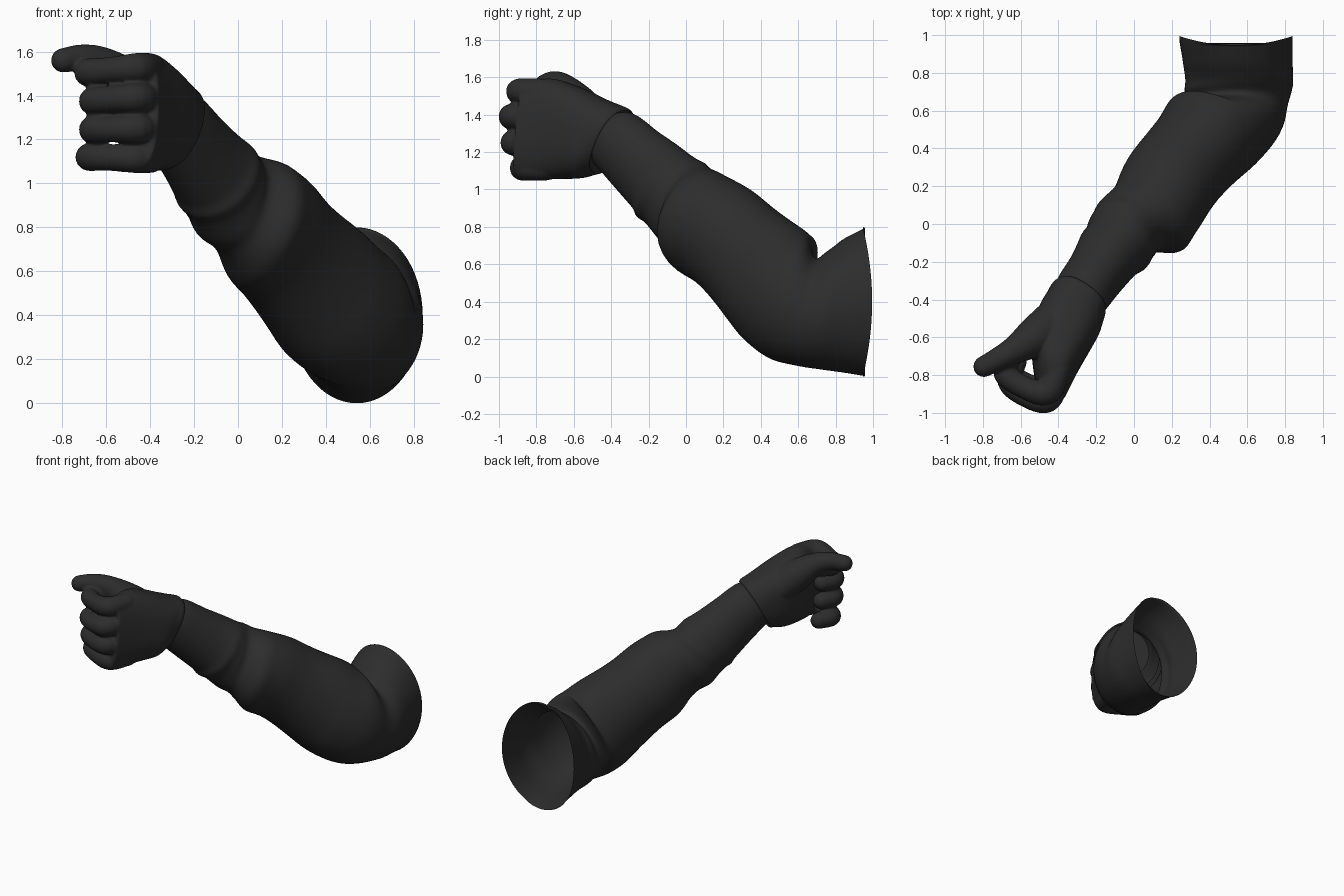
import bpy, bmesh, math
from mathutils import Vector

if "Cube" in bpy.data.objects:
    bpy.data.objects.remove(bpy.data.objects["Cube"])

cloth = bpy.data.materials.new("charcoal cloth")
cloth.use_nodes = True
CHARCOAL = (0.026, 0.026, 0.026, 1)
cloth.diffuse_color = CHARCOAL
cloth.node_tree.nodes["Principled BSDF"].inputs["Base Color"].default_value = CHARCOAL

UP = Vector((0, 0, 1))
BACK = Vector((0, -1, 0))
FOREARM = Vector((-0.54, -0.63, 0.56))
HAND = Vector((-0.3, -0.9, 0.1))


def spline(keys, steps):
    """Smooth interpolation through tuples of equal length."""
    out = []
    for i in range(len(keys) - 1):
        quad = [keys[max(0, min(len(keys) - 1, i + k))] for k in (-1, 0, 1, 2)]
        for s in range(steps):
            t = s / steps
            out.append([b + 0.5 * t * (c - a + t * (2 * a - 5 * b + 4 * c - d
                        + t * (3 * (b - c) + d - a))) for a, b, c, d in zip(*quad)])
    return out + [list(keys[-1])]


def loft(bm, keys, start, end, steps, sides, power=1.0, bump=None, caps=False):
    """Rings of (x, y, z, width, height, turn); turn blends the start and end axes."""
    rings = []
    for n, (x, y, z, w, h, turn) in enumerate(spline(keys, steps)):
        axis = start.lerp(end, turn).normalized()
        u = UP.cross(axis).normalized()
        v = axis.cross(u)
        ring = []
        for k in range(sides):
            a = math.tau * k / sides
            c, s = math.cos(a), math.sin(a)
            grow = bump(n / steps, a) if bump else 0
            px = math.copysign(abs(c) ** power, c) * (w + grow)
            py = math.copysign(abs(s) ** power, s) * (h + grow)
            ring.append(bm.verts.new(Vector((x, y, z)) + u * px + v * py))
        rings.append(ring)
    for r0, r1 in zip(rings, rings[1:]):
        for k in range(sides):
            j = (k + 1) % sides
            bm.faces.new((r0[k], r0[j], r1[j], r1[k]))
    if caps:
        bm.faces.new(rings[0][::-1])
        bm.faces.new(rings[-1])
    return rings


def finish(name, bm):
    mesh = bpy.data.meshes.new(name)
    bmesh.ops.recalc_face_normals(bm, faces=bm.faces)
    for f in bm.faces:
        f.smooth = True
    bm.to_mesh(mesh)
    bm.free()
    mesh.materials.append(cloth)
    obj = bpy.data.objects.new(name, mesh)
    bpy.context.collection.objects.link(obj)
    return obj


# Cloth folds: ring position, slant, angle of the strongest point, height, width
FOLDS = [
    (2.6, 0.3, 2.2, -0.06, 0.35),
    (5.9, 0.0, -2.3, -0.035, 0.8),
    (6.3, 0.0, 0.8, 0.025, 0.6),
    (6.85, 0.5, -0.6, 0.03, 0.4),
    (7.75, 0.4, 0.0, -0.02, 0.3),
    (8.5, 0.5, 2.5, 0.015, 0.3),
    (9.3, -0.4, -1.2, 0.015, 0.3),
]


def folds(pos, a):
    total = 0
    for at, slant, peak, height, width in FOLDS:
        off = (pos - at - slant * math.sin(a - peak)) / width
        total += height * math.exp(-off * off) * (0.5 + 0.5 * math.cos(a - peak))
    return total


# Sleeve, from the open upper end past the elbow to the wrist
SLEEVE = [
    (0.54, 0.97, 0.40, 0.30, 0.40, 0),
    (0.55, 0.85, 0.38, 0.29, 0.36, 0),
    (0.555, 0.72, 0.355, 0.285, 0.315, 0.1),
    (0.51, 0.58, 0.40, 0.285, 0.335, 0.4),
    (0.43, 0.50, 0.465, 0.285, 0.335, 0.8),
    (0.345, 0.41, 0.555, 0.27, 0.325, 1),
    (0.175, 0.23, 0.715, 0.265, 0.295, 1),
    (0.085, 0.06, 0.86, 0.235, 0.26, 1),
    (-0.03, -0.02, 0.935, 0.205, 0.235, 1),
    (-0.08, -0.10, 1.01, 0.185, 0.22, 1),
    (-0.14, -0.17, 1.075, 0.175, 0.21, 1),
    (-0.2, -0.26, 1.155, 0.16, 0.195, 1),
    (-0.285, -0.38, 1.265, 0.15, 0.175, 1),
    (-0.33, -0.46, 1.28, 0.12, 0.14, 1),
]
bm = bmesh.new()
rings = loft(bm, SLEEVE, BACK, FOREARM, 6, 64, bump=folds)
for k, vert in enumerate(rings[0]):
    vert.co.y += 0.025 * math.cos(2 * math.tau * k / 64)
finish("sleeve", bm)

# Gloved fist: palm, curled fingers and thumb merged into one skin
PALM = [
    (-0.30, -0.41, 1.26, 0.16, 0.195, 0.3),
    (-0.34, -0.50, 1.275, 0.175, 0.22, 0.7),
    (-0.385, -0.61, 1.305, 0.165, 0.25, 1),
    (-0.42, -0.75, 1.325, 0.125, 0.27, 1),
    (-0.44, -0.89, 1.325, 0.08, 0.25, 1),
]
bm = bmesh.new()
loft(bm, PALM, FOREARM, HAND, 5, 40, power=0.8, caps=True)


def digit(path):
    """A rounded tube of overlapping balls along (x, y, z, radius) points."""
    for x, y, z, r in spline(path, 7):
        made = bmesh.ops.create_icosphere(bm, subdivisions=3, radius=r)
        bmesh.ops.translate(bm, verts=made["verts"], vec=(x, y, z))


# Each finger: knuckle height, bend height, knuckle depth, reach
for z0, z1, y, reach in [(1.525, 1.505, -0.89, -0.68), (1.39, 1.375, -0.93, -0.66),
                         (1.25, 1.245, -0.92, -0.66), (1.115, 1.12, -0.87, -0.675)]:
    digit([(-0.40, y + 0.12, z0, 0.068), (-0.46, y, z0, 0.069),
           (-0.58, y + 0.025, (z0 + z1) / 2, 0.061), (reach, y + 0.1, z1, 0.064),
           (reach + 0.035, y + 0.2, z1, 0.058)])
digit([(-0.41, -0.51, 1.37, 0.12), (-0.51, -0.59, 1.46, 0.11),
       (-0.62, -0.66, 1.545, 0.077), (-0.71, -0.71, 1.57, 0.063),
       (-0.795, -0.755, 1.56, 0.056)])
glove = finish("gloved_fist", bm)
remesh = glove.modifiers.new("merge", 'REMESH')
remesh.mode = 'VOXEL'
remesh.voxel_size = 0.009
remesh.use_smooth_shade = True
soften = glove.modifiers.new("soften", 'SMOOTH')
soften.factor = 0.5
soften.iterations = 5

# Raised hem around the glove opening
bm = bmesh.new()
HEM = [(-0.293, -0.395, 1.255, 0.155, 0.19, 0.25), (-0.30, -0.41, 1.26, 0.164, 0.199, 0.3),
       (-0.317, -0.45, 1.267, 0.168, 0.207, 0.5), (-0.34, -0.50, 1.275, 0.17, 0.215, 0.7)]
loft(bm, HEM, FOREARM, HAND, 4, 48, power=0.85)
finish("glove_hem", bm)
